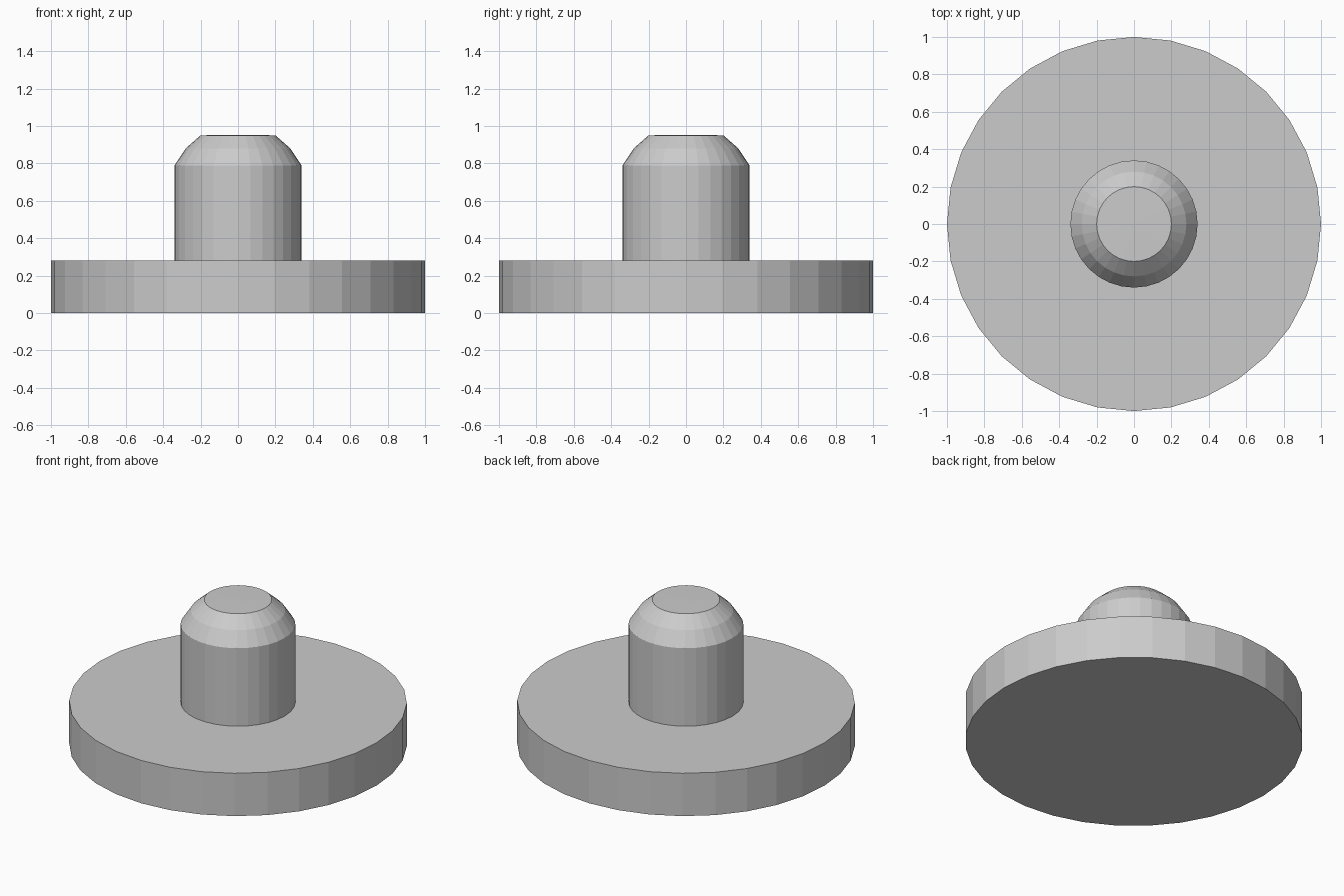
import bpy, bmesh
from math import cos, sin, tau

if "Cube" in bpy.data.objects:
    bpy.data.objects.remove(bpy.data.objects["Cube"])

SIDES = 32


def lathe(name, profile, tip_z):
    """Turn (radius, z) points around z; closed flat below, fan to a tip above."""
    bm = bmesh.new()
    rings = [[bm.verts.new((r * cos(tau * i / SIDES), r * sin(tau * i / SIDES), z))
              for i in range(SIDES)] for r, z in profile]
    for low, high in zip(rings, rings[1:]):
        for i in range(SIDES):
            j = (i + 1) % SIDES
            bm.faces.new((low[i], low[j], high[j], high[i]))
    bm.faces.new(rings[0][::-1])
    tip = bm.verts.new((0, 0, tip_z))
    for i in range(SIDES):
        bm.faces.new((rings[-1][i], rings[-1][(i + 1) % SIDES], tip))
    # only the nearly flat crown is smooth
    for f in bm.faces:
        f.smooth = f.calc_center_median().z > 0.945
    bm.normal_update()
    for e in bm.edges:
        e.smooth = e.calc_face_angle(0) < 0.4
    mesh = bpy.data.meshes.new(name)
    bm.to_mesh(mesh)
    bm.free()
    obj = bpy.data.objects.new(name, mesh)
    bpy.context.collection.objects.link(obj)
    return obj


# Round base disc and rounded central stem as one turned solid
lathe("base_with_stem", [
    (1.0, 0.0), (1.0, 0.28),        # base disc
    (0.34, 0.28), (0.34, 0.79),     # stem wall
    (0.28, 0.88), (0.20, 0.95),     # rounded shoulder
    (0.07, 0.952), (0.01, 0.953),   # crown
], 0.953)
